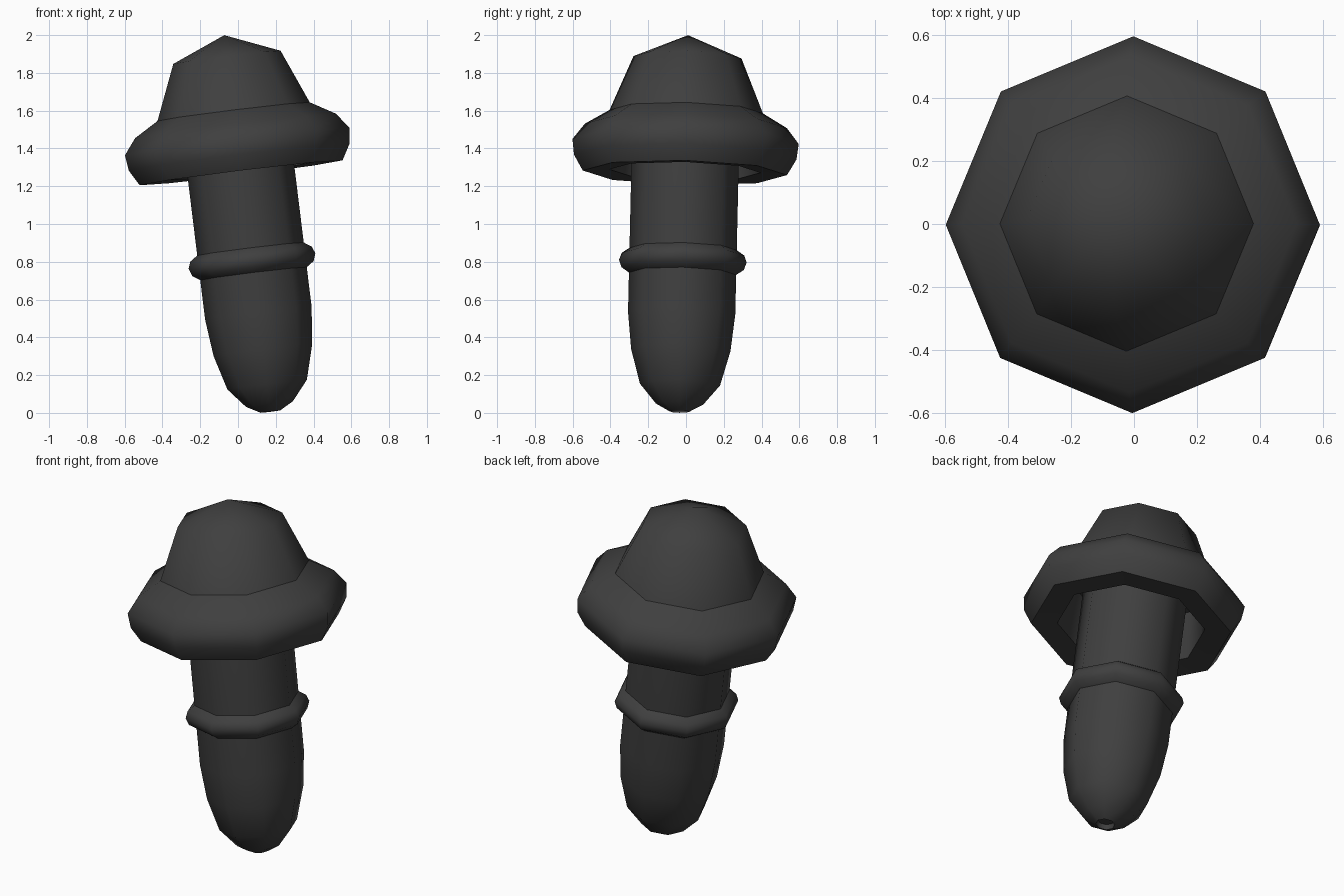
import bpy
import bmesh
from math import cos, sin, pi, radians

if "Cube" in bpy.data.objects:
    bpy.data.objects.remove(bpy.data.objects["Cube"], do_unlink=True)

SIDES = 8

# Single dark finish
charcoal = bpy.data.materials.new("charcoal")
charcoal.use_nodes = True
charcoal.diffuse_color = (0.05, 0.05, 0.05, 1)
charcoal.node_tree.nodes["Principled BSDF"].inputs["Base Color"].default_value = (0.05, 0.05, 0.05, 1)


def lathe(name, profile):
    """Turn a (radius, height) profile, listed bottom to top, about the leaning axis."""
    bm = bmesh.new()
    rings = [[bm.verts.new((r * cos(2 * pi * i / SIDES), r * sin(2 * pi * i / SIDES), h))
              for i in range(SIDES)] for r, h in profile]
    for low, high in zip(rings, rings[1:]):
        for i in range(SIDES):
            j = (i + 1) % SIDES
            bm.faces.new((low[i], low[j], high[j], high[i]))
    bmesh.ops.remove_doubles(bm, verts=bm.verts, dist=0.0005)
    mesh = bpy.data.meshes.new(name)
    bm.to_mesh(mesh)
    bm.free()
    mesh.materials.append(charcoal)
    obj = bpy.data.objects.new(name, mesh)
    bpy.context.collection.objects.link(obj)
    obj.location = (0.172, -0.035, 0.005)
    obj.rotation_euler = (radians(-1.3), radians(-7), 0)
    bpy.ops.object.select_all(action="DESELECT")
    obj.select_set(True)
    bpy.context.view_layer.objects.active = obj
    bpy.ops.object.shade_smooth_by_angle(angle=radians(55))
    return obj


# Rounded plug with a small dimple at its tip
lathe("shaft", [(0, 0.03), (0.045, 0.03), (0.052, 0.002), (0.125, 0.042), (0.212, 0.146),
                (0.263, 0.33), (0.284, 0.528), (0.284, 1.57)])

# Raised band around the shaft
lathe("shaft_ring", [(0.28, 0.735), (0.324, 0.765), (0.338, 0.805), (0.324, 0.842), (0.28, 0.872)])

# Wide flange, hollow underneath
lathe("collar", [(0.28, 1.57), (0.375, 1.57), (0.4, 1.285), (0.541, 1.276), (0.589, 1.36),
                 (0.599, 1.443), (0.535, 1.526), (0.406, 1.602)])

# Faceted cap
lathe("dome", [(0.406, 1.602), (0.286, 1.892), (0, 2.01)])
